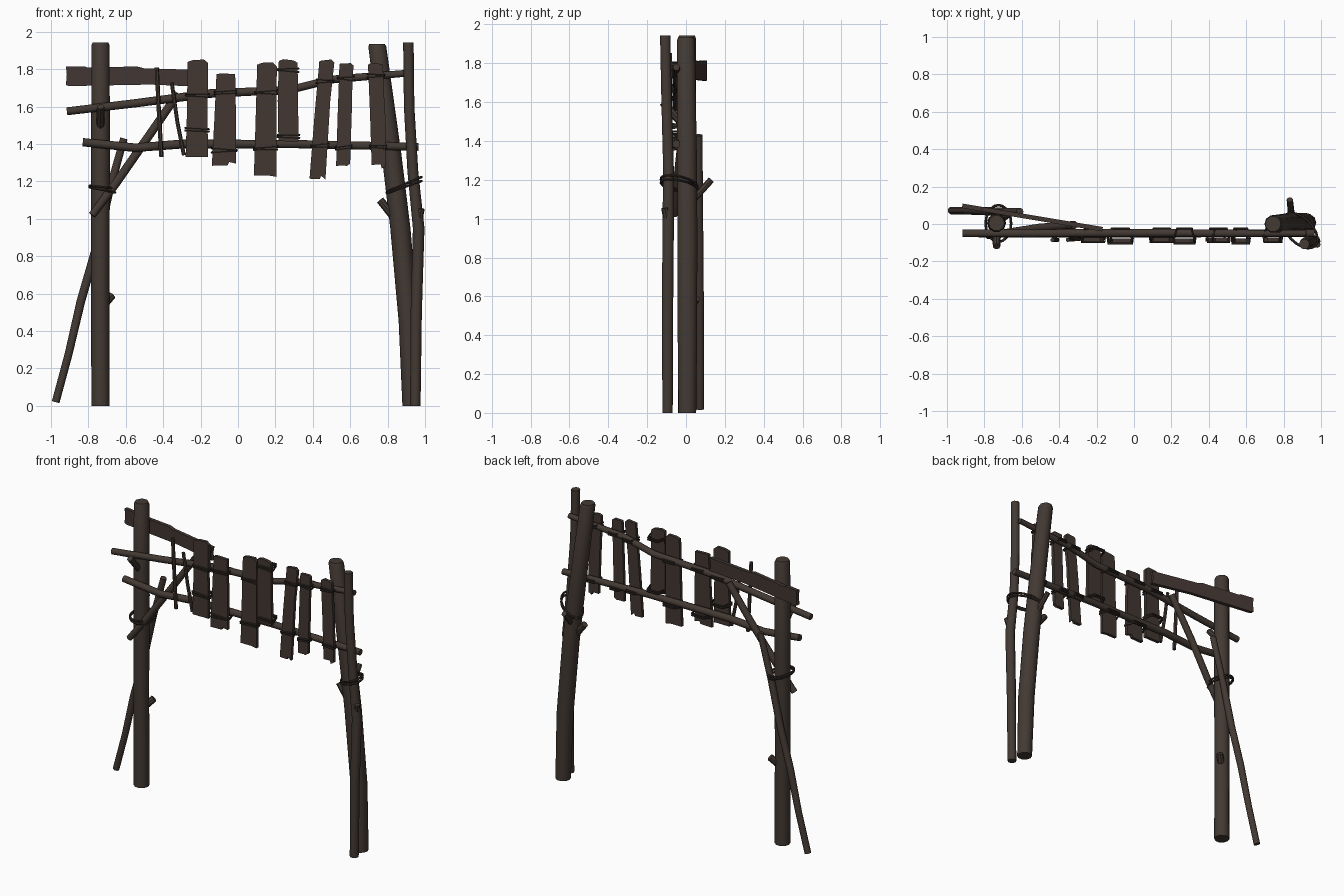
import bpy, bmesh, math, random
from mathutils import Vector

if "Cube" in bpy.data.objects:
    bpy.data.objects.remove(bpy.data.objects["Cube"])

random.seed(4)


def material(name, col):
    m = bpy.data.materials.new(name)
    m.diffuse_color = (*col, 1)
    m.use_nodes = True
    m.node_tree.nodes["Principled BSDF"].inputs["Base Color"].default_value = m.diffuse_color
    return m


WOOD = material("dark_bark_wood", (0.056, 0.041, 0.033))
PLANK = material("dark_plank_wood", (0.054, 0.038, 0.032))
ROPE = material("dark_rope", (0.036, 0.027, 0.023))


def finish(bm, name, mat, smooth=True):
    bmesh.ops.recalc_face_normals(bm, faces=bm.faces[:])
    me = bpy.data.meshes.new(name)
    bm.to_mesh(me)
    bm.free()
    me.materials.append(mat)
    ob = bpy.data.objects.new(name, me)
    bpy.context.collection.objects.link(ob)
    if smooth:
        bpy.ops.object.select_all(action='DESELECT')
        ob.select_set(True)
        bpy.context.view_layer.objects.active = ob
        bpy.ops.object.shade_smooth_by_angle(angle=math.radians(40))
    return ob


def tube(name, pts, radii, mat=WOOD, sides=10, closed=False, upright=False):
    """Round log through points; upright keeps the cut ends level."""
    pts = [Vector(p) for p in pts]
    n = len(pts)
    if not isinstance(radii, (list, tuple)):
        radii = [radii] * n
    span = pts[-1] - pts[0]
    if closed:
        ref = Vector((0, 0, 1))
    else:
        k = min(range(3), key=lambda i: abs(span[i]))
        ref = Vector([float(i == k) for i in range(3)])
    bm = bmesh.new()
    rings = []
    for i, p in enumerate(pts):
        if closed:
            t = pts[(i + 1) % n] - pts[i - 1]
        else:
            t = pts[min(i + 1, n - 1)] - pts[max(i - 1, 0)]
        if upright:
            t = Vector((0, 0, 1))
            ref = Vector((0, 1, 0))
        t.normalize()
        a = t.cross(ref).normalized()
        b = t.cross(a)
        ring = []
        for s in range(sides):
            ang = 2 * math.pi * s / sides
            ring.append(bm.verts.new(p + radii[i] * (math.cos(ang) * a + math.sin(ang) * b)))
        rings.append(ring)
    for i in range(n if closed else n - 1):
        r0, r1 = rings[i], rings[(i + 1) % n]
        for s in range(sides):
            q = (s + 1) % sides
            bm.faces.new((r0[s], r0[q], r1[q], r1[s]))
    if not closed:
        bm.faces.new(rings[0])
        bm.faces.new(rings[-1])
    return finish(bm, name, mat)


def board(name, outline, depth):
    """Extrude an outline of 3D points along a depth vector."""
    bm = bmesh.new()
    f = bm.faces.new([bm.verts.new(p) for p in outline])
    ext = bmesh.ops.extrude_face_region(bm, geom=[f])
    bmesh.ops.translate(bm, vec=depth, verts=[v for v in ext["geom"] if isinstance(v, bmesh.types.BMVert)])
    return finish(bm, name, PLANK, False)


def rope_oval(name, c, rx, ry, turn, tilt):
    """Rope loop round a bundle of logs, rising by tilt per unit x."""
    pts = []
    for i in range(20):
        a = 2 * math.pi * i / 20
        x, y = rx * math.cos(a), ry * math.sin(a)
        dx = x * math.cos(turn) - y * math.sin(turn)
        dy = x * math.sin(turn) + y * math.cos(turn)
        pts.append((c[0] + dx, c[1] + dy, c[2] + tilt * dx))
    tube(name, pts, 0.007, ROPE, 6, True)


# upright posts
tube("left_post", [(-.735, .005, 0), (-.737, .005, .7), (-.735, .005, 1.3), (-.735, .005, 1.93), (-.735, .005, 1.943)],
     [.049, .049, .051, .048, .042], upright=True)
tube("right_thick_post", [(.927, .007, 0), (.912, .007, .45), (.868, .007, .95), (.82, .005, 1.35), (.745, 0, 1.92), (.743, 0, 1.935)],
     [.048, .053, .054, .053, .048, .042], upright=True)
tube("right_thin_post", [(.948, -.095, 0), (.953, -.095, .5), (.966, -.092, .95), (.935, -.09, 1.25), (.915, -.1, 1.6), (.911, -.107, 1.942)],
     [.028, .03, .031, .029, .028, .028], upright=True)

# leaning strut and diagonal brace
tube("left_strut", [(-.975, .072, .02), (-.905, .072, .28), (-.84, .07, .56), (-.765, .068, .82), (-.69, .066, 1.14), (-.61, .066, 1.43)],
     [.021, .021, .023, .023, .022, .02])
tube("left_brace", [(-.78, -.062, 1.02), (-.66, -.045, 1.18), (-.5, -.02, 1.41), (-.32, -.005, 1.67)],
     [.02, .023, .023, .022])

# cross rails
tube("lower_rail", [(-.83, -.05, 1.41), (-.55, -.05, 1.38), (-.3, -.05, 1.4), (.3, -.05, 1.4), (.965, -.05, 1.385)],
     [.022, .023, .024, .022, .021])
tube("upper_rail", [(-.915, -.05, 1.575), (-.55, -.05, 1.618), (-.15, -.048, 1.67), (.28, -.048, 1.69), (.5, -.05, 1.745), (.92, -.05, 1.78)],
     [.021, .022, .023, .021, .021, .018])

# branch stubs
for i, (a, b, r) in enumerate([
        ((-.735, -.02, 1.49), (-.735, -.12, 1.6), .02),
        ((-.72, .02, .54), (-.675, .055, .59), .022),
        ((.85, 0, .99), (.76, .01, 1.1), .021),
        ((.845, .02, 1.08), (.833, .13, 1.2), .017),
        ((.962, -.09, .96), (.98, -.11, 1.055), .018)]):
    tube(f"branch_stub_{i + 1}", [a, b], [r * 1.1, r], sides=8)

# thin hanging sticks
tube("thin_stick_1", [(-.435, -.085, 1.81), (-.425, -.085, 1.6), (-.41, -.085, 1.33)], .012, sides=7)
tube("thin_stick_2", [(-.355, -.085, 1.73), (-.325, -.082, 1.52), (-.29, -.08, 1.34)], .011, sides=7)

# slanting plank fixed behind the left post
x0, x1, y0, y1 = -.92, -.17, .085, -.04
prof = [(0, 1.715), (.02, 1.71), (.6, 1.718), (1, 1.705), (.985, 1.75), (1, 1.795), (.55, 1.805),
        (.5, 1.815), (.15, 1.808), (.13, 1.815), (0, 1.815), (.006, 1.77)]
board("slanting_plank", [(x0 + (x1 - x0) * u, y0 + (y1 - y0) * u, z) for u, z in prof], (.004, .024, 0))

# hanging planks: top x, top z, top width, bottom x, bottom z, bottom width, rope heights
PLANKS = [(-.215, 1.845, .11, -.22, 1.335, .12, (1.655, 1.47)),
          (-.065, 1.78, .1, -.075, 1.29, .13, (1.67, 1.36)),
          (.155, 1.83, .105, .145, 1.23, .12, (1.67, 1.37)),
          (.268, 1.85, .1, .27, 1.412, .108, (1.79, 1.435)),
          (.475, 1.85, .08, .425, 1.215, .085, (1.73, 1.385)),
          (.58, 1.835, .075, .562, 1.29, .075, (1.745, 1.375)),
          (.735, 1.83, .08, .752, 1.285, .075, (1.76, 1.38))]
for i, (tx, tz, tw, bx, bz, bw, ropes) in enumerate(PLANKS):
    j = lambda s=.012: random.uniform(-s, s)
    yb = -.072 - .006 * (i % 2)
    mx, mz, mw = (tx + bx) / 2, (tz + bz) / 2, (tw + bw) / 2
    out = [(bx - bw / 2, bz + j(.008)), (bx + bw * .15, bz + j(.006)), (bx + bw * .22, bz + j(.016)),
           (bx + bw / 2, bz + j(.008)), (mx + mw / 2 + j(.005), mz + .05), (mx + mw / 2, mz + .08),
           (tx + tw / 2, tz - .01 + j(.008)), (tx + tw * .3, tz + j(.008)), (tx - tw * .25, tz + j(.006)),
           (tx - tw / 2, tz - .006), (mx - mw / 2 + j(.005), mz)]
    board(f"hanging_plank_{i + 1}", [(x, yb, z) for x, z in out], (0, -.022, 0))
    # doubled rope wraps round plank and rail
    for k, rz in enumerate(ropes):
        u = (rz - bz) / (tz - bz)
        cx, w = bx + (tx - bx) * u, (bw + (tw - bw) * u) / 2 + .004
        for d in (0, 1):
            s = random.uniform(-.006, .006)
            z = rz + .013 * d
            pts = [(cx - w, yb - .025, z - s), (cx + w, yb - .025, z + s), (cx + w, yb, z + s),
                   (cx + w * .7, -.024, z), (cx - w * .7, -.024, z), (cx - w, yb, z - s)]
            tube(f"plank_rope_{i + 1}_{k + 1}_{d + 1}", pts, .006, ROPE, 6, True)

# lashings round the posts
for d in (0, 1):
    rope_oval(f"left_lashing_{d + 1}", (-.725, .003, 1.155 + .015 * d), .068, .098, 0, -.2 + .1 * d)
    rope_oval(f"right_lashing_{d + 1}", (.888, -.035, 1.17 + .014 * d), .115, .066, -.8, .35 + .08 * d)
